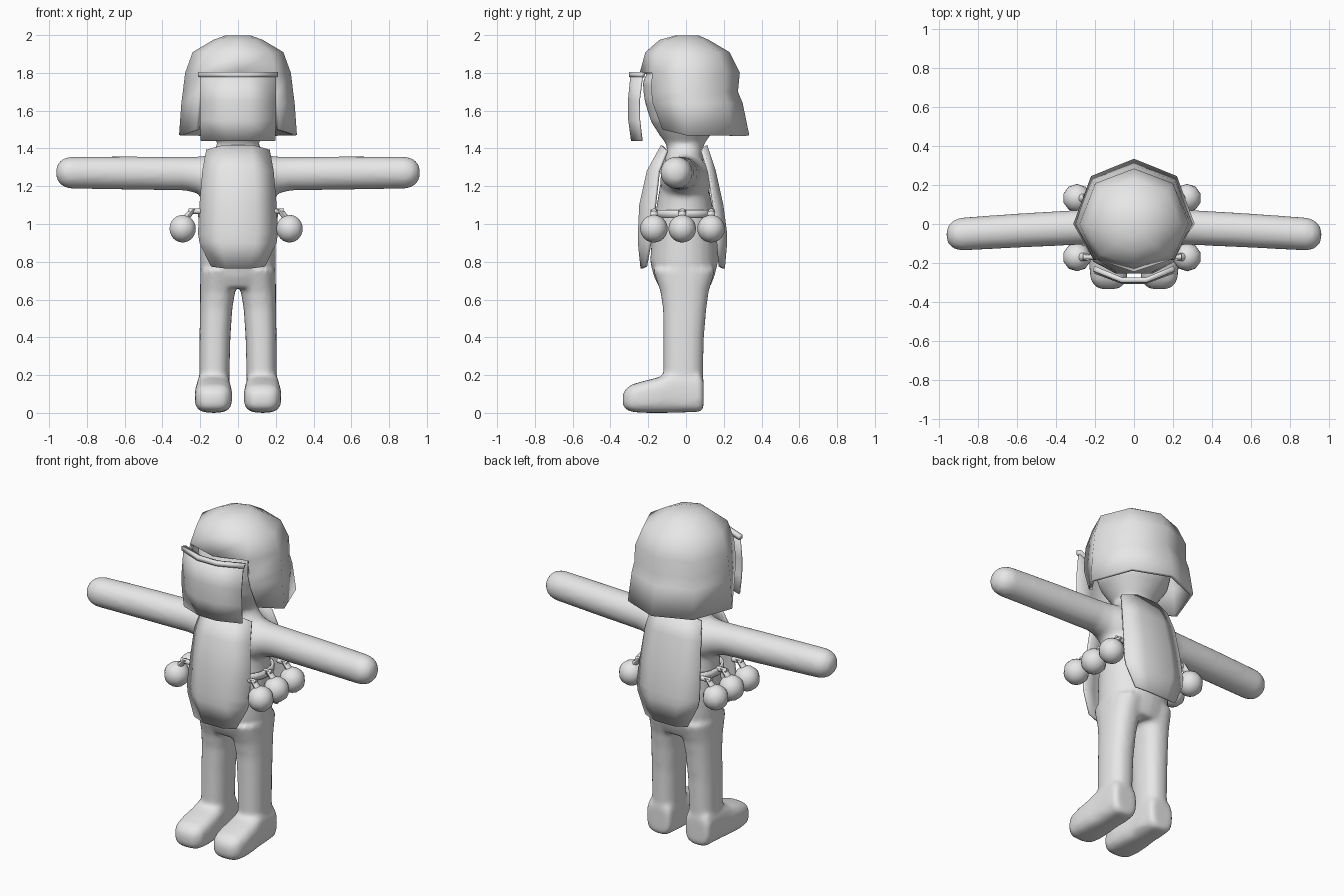
import bpy, bmesh, math
from mathutils import Vector

cube = bpy.data.objects.get("Cube")
if cube:
    bpy.data.objects.remove(cube)

grey = bpy.data.materials.new("plain_grey")
grey.use_nodes = True
grey.diffuse_color = (0.8, 0.8, 0.8, 1)
grey.node_tree.nodes["Principled BSDF"].inputs["Base Color"].default_value = (0.8, 0.8, 0.8, 1)


def finish(name, bm, thick=0, offset=-1, angle=50):
    """Turn a bmesh into a smooth shaded object, optionally thickened."""
    bmesh.ops.recalc_face_normals(bm, faces=bm.faces)
    mesh = bpy.data.meshes.new(name)
    bm.to_mesh(mesh)
    bm.free()
    mesh.materials.append(grey)
    ob = bpy.data.objects.new(name, mesh)
    bpy.context.collection.objects.link(ob)
    bpy.ops.object.select_all(action='DESELECT')
    ob.select_set(True)
    bpy.context.view_layer.objects.active = ob
    bpy.ops.object.shade_smooth_by_angle(angle=math.radians(angle))
    if thick:
        mod = ob.modifiers.new("thickness", 'SOLIDIFY')
        mod.thickness, mod.offset = thick, offset
    return ob


def loft(bm, rows, closed=True, caps=True):
    """Skin a list of point rows with quads."""
    rows = [[bm.verts.new(p) for p in row] for row in rows]
    n = len(rows[0])
    for a, b in zip(rows, rows[1:]):
        for i in range(n if closed else n - 1):
            j = (i + 1) % n
            bm.faces.new((a[i], a[j], b[j], b[i]))
    if closed and caps:
        bm.faces.new(rows[0])
        bm.faces.new(rows[-1])
    return rows


def oval(centre, u, v, power=1.0, n=24):
    """Closed oval ring; a power below 1 makes it boxier."""
    pts = []
    for i in range(n):
        c, s = math.cos(math.tau * i / n), math.sin(math.tau * i / n)
        c, s = (math.copysign(abs(k) ** power, k) for k in (c, s))
        pts.append(Vector(centre) + Vector(u) * c + Vector(v) * s)
    return pts


def level(z, cx, rx, front, back, power=0.85):
    return oval((cx, (front + back) / 2, z), (rx, 0, 0), (0, (back - front) / 2, 0), power)


# Body: torso, neck and head as one column, then limbs, fused by remeshing
bm = bmesh.new()
column = [(0.66, 0.19, -0.14, 0.125), (0.72, 0.197, -0.17, 0.15), (0.8, 0.2, -0.19, 0.17),
          (0.95, 0.2, -0.18, 0.165), (1.1, 0.197, -0.155, 0.14), (1.25, 0.2, -0.13, 0.11),
          (1.35, 0.17, -0.11, 0.09), (1.4, 0.12, -0.1, 0.09), (1.43, 0.11, -0.11, 0.1),
          (1.47, 0.14, -0.14, 0.13), (1.54, 0.19, -0.185, 0.18), (1.65, 0.21, -0.22, 0.21),
          (1.75, 0.21, -0.23, 0.21), (1.86, 0.18, -0.18, 0.18)]
loft(bm, [level(z, 0, r, f, b, 0.95) for z, r, f, b in column])
leg = [(0.03, 0.125, 0.083, -0.12, 0.09), (0.2, 0.125, 0.08, -0.12, 0.09),
       (0.4, 0.122, 0.082, -0.12, 0.095), (0.55, 0.116, 0.086, -0.122, 0.108),
       (0.64, 0.108, 0.093, -0.135, 0.12), (0.76, 0.1, 0.1, -0.175, 0.155)]
foot = [(0.093, 0.07, 0.02, 0.18), (0.07, 0.083, 0.005, 0.22), (-0.08, 0.09, 0, 0.22),
        (-0.14, 0.097, 0, 0.19), (-0.22, 0.1, 0, 0.17), (-0.29, 0.092, 0.005, 0.15),
        (-0.32, 0.07, 0.02, 0.125), (-0.335, 0.04, 0.04, 0.1)]
arm = [(0.08, 0.14, 0.0, 1.23), (0.17, 0.115, -0.01, 1.245), (0.22, 0.097, -0.013, 1.26),
       (0.28, 0.09, -0.017, 1.267), (0.6, 0.088, -0.034, 1.27), (0.89, 0.085, -0.052, 1.272),
       (0.93, 0.072, -0.054, 1.272), (0.955, 0.045, -0.055, 1.272), (0.964, 0.015, -0.055, 1.272)]
for s in (-1, 1):
    loft(bm, [level(z, s * x, r, f, b) for z, x, r, f, b in leg])
    loft(bm, [oval((s * 0.13, y, (lo + hi) / 2), (w, 0, 0), (0, 0, (hi - lo) / 2), 0.65)
              for y, w, lo, hi in foot])
    loft(bm, [oval((s * x, y, z), (0, r, 0), (0, 0, r)) for x, r, y, z in arm])
body = finish("body", bm, angle=180)
remesh = body.modifiers.new("fuse", 'REMESH')
remesh.mode, remesh.voxel_size, remesh.use_smooth_shade = 'VOXEL', 0.014, True
soft = body.modifiers.new("soften", 'SMOOTH')
soft.factor, soft.iterations = 0.5, 6

# Helmet: eight sided dome, open at the face
bm = bmesh.new()
dome = [(1.997, 0.07, -0.06, 0.07), (1.975, 0.13, -0.14, 0.12), (1.91, 0.24, -0.215, 0.23),
        (1.8, 0.28, -0.245, 0.285), (1.7, 0.292, -0.25, 0.275), (1.64, 0.3, -0.24, 0.3),
        (1.47, 0.312, -0.17, 0.335)]
rows = []
for z, rx, front, back in dome:
    row = []
    for i in range(8):
        c, s = math.sin(math.tau * i / 8), math.cos(math.tau * i / 8)
        lift = 0.03 if z < 1.5 and s < -0.1 else 0
        row.append((rx * c, s * 1.04 * (back if s > 0 else -front) if i % 4 else
                    (back if s > 0 else front), z + lift))
    rows.append(row)
rows = loft(bm, rows, caps=False)
bm.faces.new(rows[0])
face = [f for f in bm.faces if f.calc_center_median().y < -0.12
        and abs(f.calc_center_median().x) < 0.14 and f.calc_center_median().z < 1.8]
bmesh.ops.delete(bm, geom=face, context='FACES')
finish("helmet", bm, 0.02)


def panel(name, rows, columns, thick):
    """Curved plate; rows are z, half width, middle y, edge y and edge drop."""
    bm = bmesh.new()
    grid = []
    for z, w, mid, edge, drop in rows:
        grid.append([(c * w, edge if abs(c) == 1 else mid, z - (drop if abs(c) == 1 else 0))
                     for c in columns])
    loft(bm, grid, closed=False)
    return finish(name, bm, thick, 0)


# Visor with its top rim
visor = [(1.79, 0.2, -0.288, -0.232, 0), (1.65, 0.2, -0.302, -0.25, 0),
         (1.55, 0.2, -0.3, -0.248, 0), (1.44, 0.195, -0.285, -0.235, 0)]
panel("visor", visor, (-1, -0.3, 0.3, 1), 0.012)
rim = [(1.803, 0.207, -0.288, -0.228, 0), (1.778, 0.207, -0.29, -0.232, 0)]
panel("visor_rim", rim, (-1, -0.3, 0.3, 1), 0.026)

# Chest and back plates
chest = [(1.415, 0.165, -0.125, -0.1, 0.025), (1.28, 0.185, -0.2, -0.145, 0),
         (1.1, 0.2, -0.24, -0.165, 0), (0.95, 0.208, -0.247, -0.182, 0),
         (0.9, 0.2, -0.247, -0.19, 0), (0.765, 0.14, -0.233, -0.213, -0.01)]
back = [(1.415, 0.165, 0.105, 0.085, 0.025), (1.28, 0.185, 0.15, 0.12, 0),
        (1.1, 0.2, 0.19, 0.148, 0), (0.95, 0.208, 0.21, 0.165, 0),
        (0.9, 0.2, 0.21, 0.17, 0), (0.765, 0.14, 0.198, 0.18, -0.01)]
for name, rows in (("chest_plate", chest), ("back_plate", back)):
    panel(name, rows, (-1, -0.45, 0.45, 1), 0.016)

# Belt around the waist
bm = bmesh.new()
loft(bm, [level(z, 0, 0.212, -0.172, 0.155) for z in (1.035, 1.075)], caps=False)
finish("belt", bm, 0.015)

# Hanging balls, each on a short stem
for s, side in ((-1, "right"), (1, "left")):
    for i, y in enumerate((-0.17, -0.02, 0.133)):
        x = s * 0.283 - 0.01
        bm = bmesh.new()
        made = bmesh.ops.create_uvsphere(bm, u_segments=10, v_segments=12, radius=0.073)
        bmesh.ops.translate(bm, verts=made["verts"], vec=(x, y, 0.975))
        inner = x - s * 0.055
        loft(bm, [oval((x - s * 0.02, y, 1.035), (0.022, 0, 0), (0, 0.022, 0), n=8),
                  oval((inner, y, 1.078), (0.018, 0, 0), (0, 0.018, 0), n=8)])
        loft(bm, [oval((inner + s * d, y, 1.068), (0, 0.015, 0), (0, 0, 0.015), n=8)
                  for d in (-0.04, 0.025)])
        finish(f"{side}_ball_{i + 1}", bm)
